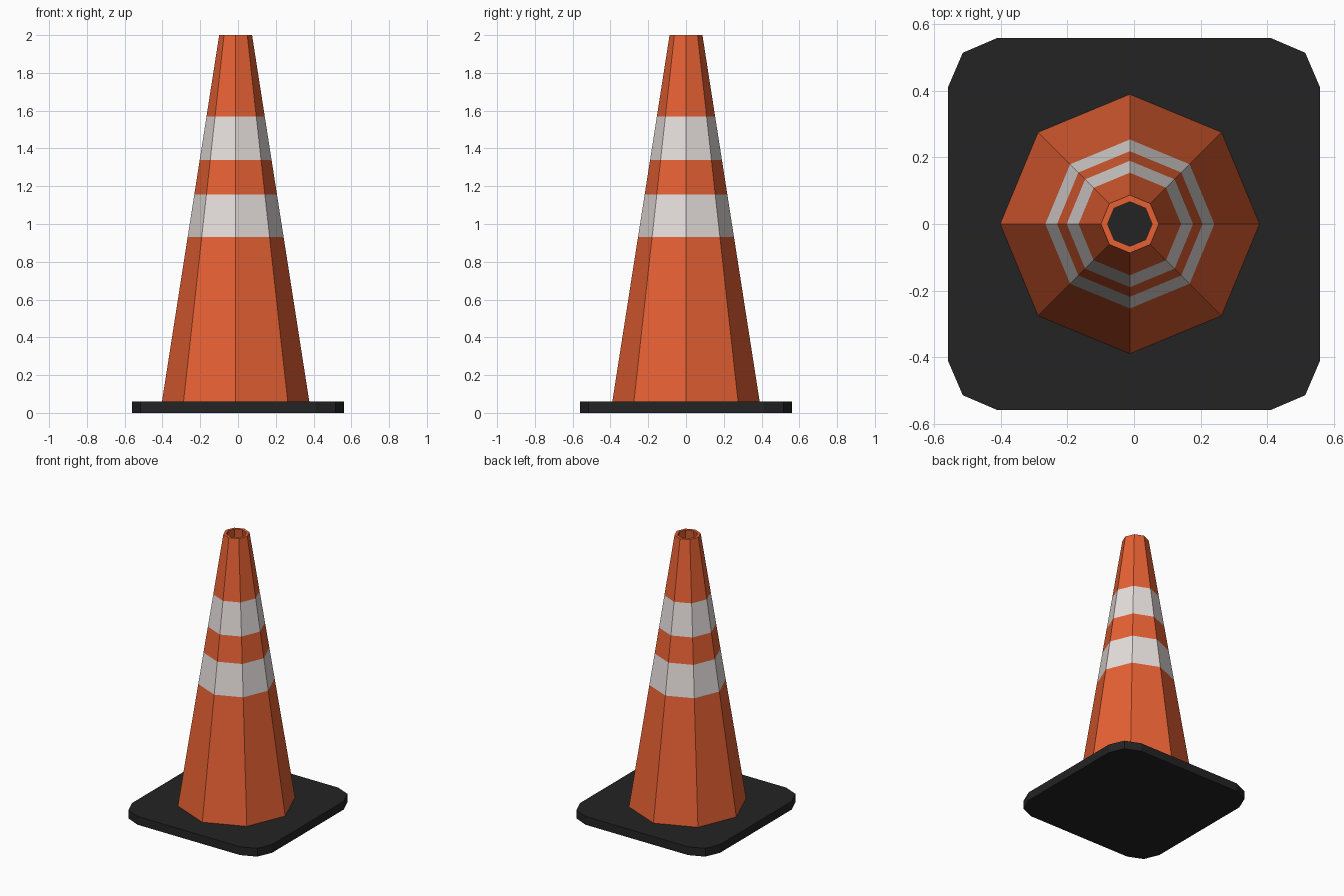
import bpy, bmesh, math

if "Cube" in bpy.data.objects:
    bpy.data.objects.remove(bpy.data.objects["Cube"])


def material(name, rgb):
    m = bpy.data.materials.new(name)
    m.diffuse_color = (*rgb, 1)
    m.use_nodes = True
    m.node_tree.nodes["Principled BSDF"].inputs["Base Color"].default_value = m.diffuse_color
    return m


orange = material("orange", (0.79, 0.12, 0.034))
white = material("off white", (0.78, 0.73, 0.71))
black = material("rubber black", (0.017, 0.017, 0.017))


def add_object(name, bm, mats):
    bmesh.ops.recalc_face_normals(bm, faces=bm.faces)
    me = bpy.data.meshes.new(name)
    bm.to_mesh(me)
    bm.free()
    for m in mats:
        me.materials.append(m)
    ob = bpy.data.objects.new(name, me)
    bpy.context.collection.objects.link(ob)
    return ob


# Base plate: square with two-step chamfered corners
corner = [(0.56, -0.41), (0.56, 0.41), (0.515, 0.515)]
bm = bmesh.new()
outline = []
for k in range(4):
    c, s = math.cos(k * math.pi / 2), math.sin(k * math.pi / 2)
    outline += [bm.verts.new((x * c - y * s, x * s + y * c, 0)) for x, y in corner]
face = bm.faces.new(outline)
ext = bmesh.ops.extrude_face_region(bm, geom=[face], use_keep_orig=True)
for v in ext["geom"]:
    if isinstance(v, bmesh.types.BMVert):
        v.co.z = 0.06
add_object("base_plate", bm, [black])

# Cone shell: eight-sided rings up the outside, over the rim, down the inside
SIDES, CX = 8, -0.0125


def outer_radius(z):
    return 0.39 - (z - 0.06) * (0.39 - 0.087) / 1.94


levels = [0.06, 0.93, 1.155, 1.34, 1.57, 2.0]
profile = [(outer_radius(z), z, i in (1, 3)) for i, z in enumerate(levels)]
profile += [(0.067, 2.0, False), (0.37, 0.06, False)]
bm = bmesh.new()
rings = []
for r, z, _ in profile:
    rings.append([bm.verts.new((CX + r * math.cos(a), r * math.sin(a), z))
                  for a in (2 * math.pi * k / SIDES for k in range(SIDES))])
for i in range(len(rings)):
    lo, hi = rings[i], rings[(i + 1) % len(rings)]
    for k in range(SIDES):
        n = (k + 1) % SIDES
        f = bm.faces.new((lo[k], lo[n], hi[n], hi[k]))
        f.material_index = int(profile[i][2])  # reflective bands
add_object("cone_body", bm, [orange, white])
